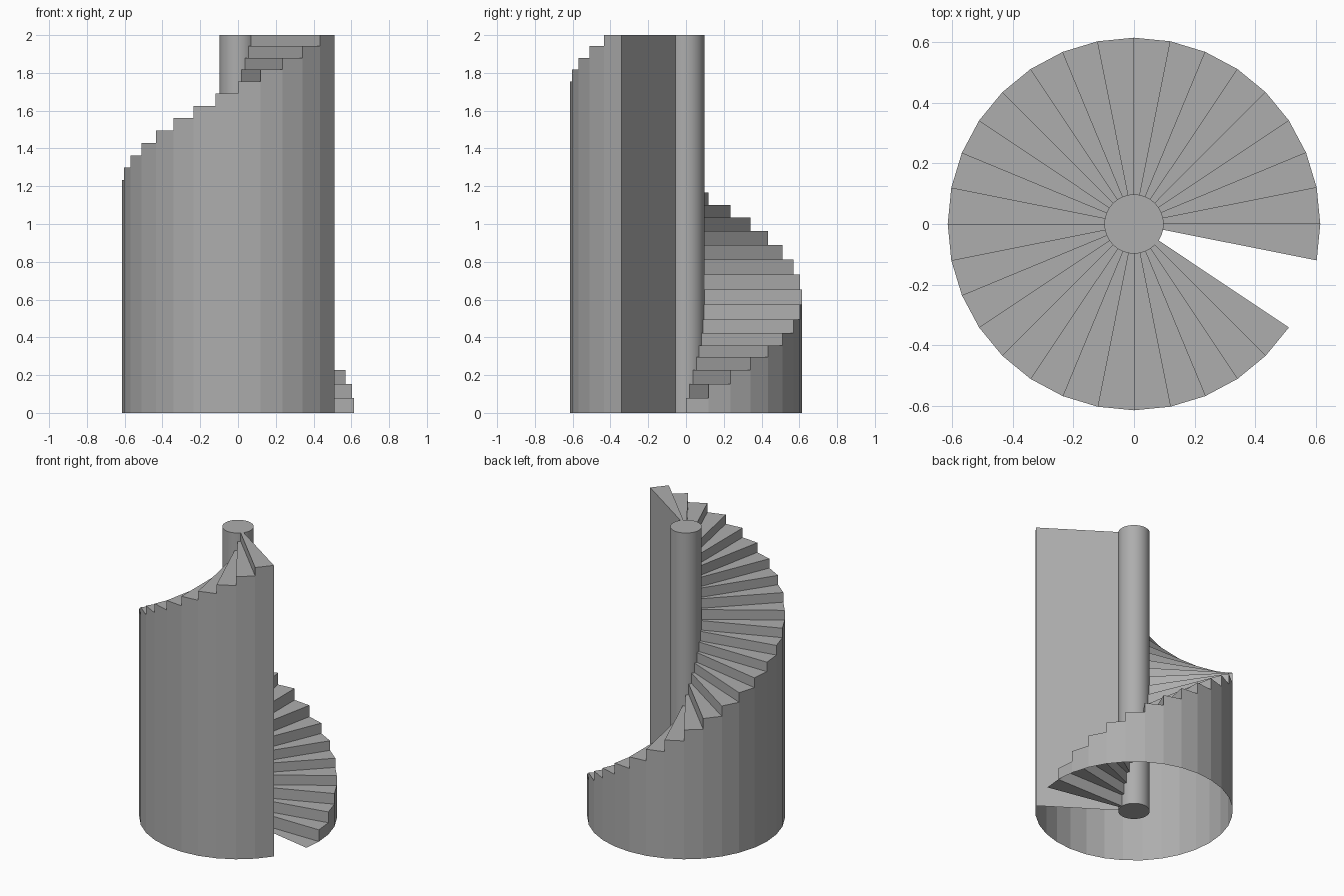
import bpy, bmesh, math

if "Cube" in bpy.data.objects:
    bpy.data.objects.remove(bpy.data.objects["Cube"])

R_OUT, R_IN, HEIGHT = 0.615, 0.098, 2.0
STEP = math.radians(11.25)
# tread heights, the first one lies on the ground
LEVELS = [0, .08, .154, .227, .295, .358, .424, .495, .573, .652, .732, .813,
          .889, .963, 1.034, 1.10, 1.167, 1.232, 1.298, 1.363, 1.43, 1.496,
          1.56, 1.624, 1.69, 1.755, 1.818, 1.88, 1.942, 2.0]

stone = bpy.data.materials.new("plain grey")
stone.diffuse_color = (0.42, 0.42, 0.42, 1)
stone.use_nodes = True
stone.node_tree.nodes["Principled BSDF"].inputs["Base Color"].default_value = stone.diffuse_color


def finish(bm, name):
    mesh = bpy.data.meshes.new(name)
    bm.to_mesh(mesh)
    bm.free()
    mesh.materials.append(stone)
    obj = bpy.data.objects.new(name, mesh)
    bpy.context.collection.objects.link(obj)
    return obj


def point(r, i, z):
    return (r * math.cos(i * STEP), r * math.sin(i * STEP), z)


def face(bm, *points):
    bm.faces.new([bm.verts.new(p) for p in points])


# treads and risers winding up around the column
bm = bmesh.new()
for k, z in enumerate(LEVELS):
    a, b = k - 1, k
    face(bm, point(R_IN, a, z), point(R_OUT, a, z), point(R_OUT, b, z), point(R_IN, b, z))
    if k:
        low = LEVELS[k - 1]
        face(bm, point(R_IN, a, low), point(R_OUT, a, low), point(R_OUT, a, z), point(R_IN, a, z))
bmesh.ops.remove_doubles(bm, verts=bm.verts, dist=1e-5)
finish(bm, "treads_and_risers")

# thin faceted outer wall, open underneath
bm = bmesh.new()
for k, z in enumerate(LEVELS[1:], 1):
    face(bm, point(R_OUT, k - 1, 0), point(R_OUT, k, 0), point(R_OUT, k, z), point(R_OUT, k - 1, z))
finish(bm, "outer_wall")

# full-height panel closing the top end of the stair
end = len(LEVELS) - 1
bm = bmesh.new()
face(bm, point(R_OUT, end, 0), point(R_IN, end, 0), point(R_IN, end, HEIGHT), point(R_OUT, end, HEIGHT))
finish(bm, "end_panel")

# central column
bm = bmesh.new()
bmesh.ops.create_cone(bm, cap_ends=True, segments=32, radius1=R_IN, radius2=R_IN, depth=HEIGHT)
bmesh.ops.translate(bm, verts=bm.verts, vec=(0, 0, HEIGHT / 2))
column = finish(bm, "central_column")
bpy.context.view_layer.objects.active = column
column.select_set(True)
bpy.ops.object.shade_smooth_by_angle(angle=math.radians(30))
